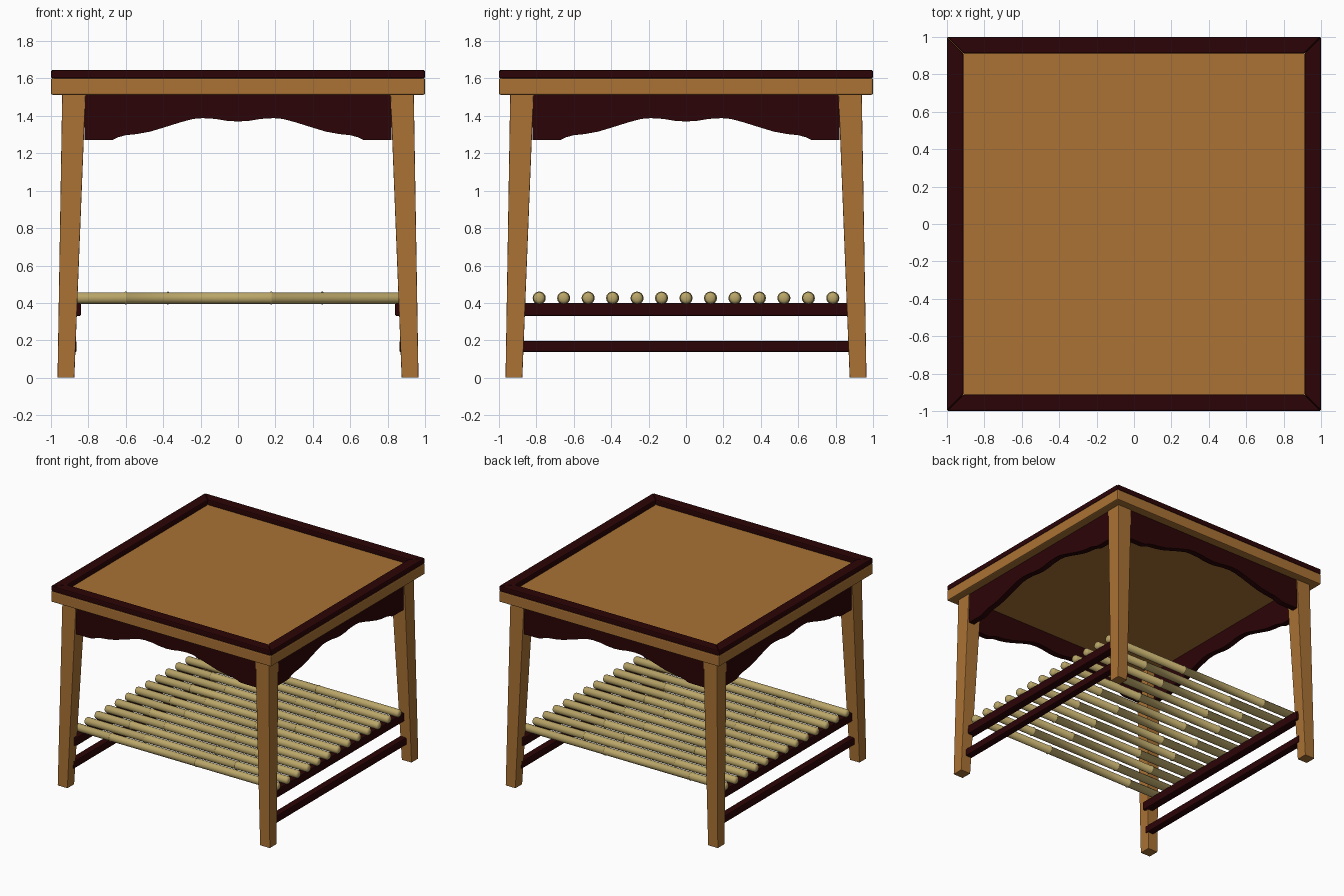
import bpy, bmesh, math
from mathutils import Matrix

if "Cube" in bpy.data.objects:
    bpy.data.objects.remove(bpy.data.objects["Cube"])


def material(name, rgb):
    m = bpy.data.materials.new(name)
    m.diffuse_color = (*rgb, 1)
    m.use_nodes = True
    m.node_tree.nodes["Principled BSDF"].inputs["Base Color"].default_value = m.diffuse_color
    return m


oak = material("warm_oak", (0.40, 0.168, 0.035))
mahogany = material("dark_mahogany", (0.024, 0.0012, 0.0018))
cane = material("pale_cane", (0.49, 0.38, 0.14))


def finish(bm, name, mat, bevel=0.0, smooth=False):
    bmesh.ops.recalc_face_normals(bm, faces=bm.faces)
    me = bpy.data.meshes.new(name)
    bm.to_mesh(me)
    bm.free()
    me.materials.append(mat)
    ob = bpy.data.objects.new(name, me)
    bpy.context.collection.objects.link(ob)
    if bevel:
        mod = ob.modifiers.new("soft_edges", 'BEVEL')
        mod.width, mod.segments = bevel, 2
    if smooth:
        bpy.ops.object.select_all(action='DESELECT')
        ob.select_set(True)
        bpy.context.view_layer.objects.active = ob
        bpy.ops.object.shade_smooth_by_angle(angle=math.radians(50))
    return ob


def loft(name, mat, lower, upper, turn=0.0, bevel=0.0, smooth=False):
    """Solid between two matching outlines, turned about the vertical axis."""
    bm = bmesh.new()
    a = [bm.verts.new(p) for p in lower]
    b = [bm.verts.new(p) for p in upper]
    bm.faces.new(a)
    bm.faces.new(b)
    for i in range(len(a)):
        j = (i + 1) % len(a)
        bm.faces.new((a[i], a[j], b[j], b[i]))
    bmesh.ops.transform(bm, matrix=Matrix.Rotation(turn, 4, 'Z'), verts=bm.verts)
    return finish(bm, name, mat, bevel, smooth)


def rect(x0, x1, y0, y1, z):
    return [(x0, y0, z), (x1, y0, z), (x1, y1, z), (x0, y1, z)]


def box(name, mat, x, y, z, bevel=0.0):
    return loft(name, mat, rect(*x, *y, z[0]), rect(*x, *y, z[1]), bevel=bevel)


# Table top: slab whose upper face lies recessed inside the raised border
box("top_slab", oak, (-1, 1), (-1, 1), (1.513, 1.602), 0.008)

# Scalloped apron edge, right half from centre outward
half = [(0, 1.37), (0.06, 1.374), (0.12, 1.384), (0.19, 1.388), (0.24, 1.384),
        (0.31, 1.365), (0.39, 1.34), (0.47, 1.316), (0.54, 1.303), (0.60, 1.297),
        (0.64, 1.286), (0.67, 1.272), (0.70, 1.27), (0.82, 1.27)]
edge = [(-x, z) for x, z in half[:0:-1]] + half
outline = edge + [(0.82, 1.52), (-0.82, 1.52)]

for k, side in enumerate(("front", "right", "back", "left")):
    turn = k * math.pi / 2
    # Mitred border strip
    plan = [(-1, -1), (1, -1), (0.912, -0.912), (-0.912, -0.912)]
    loft(side + "_border", mahogany, [(x, y, 1.6) for x, y in plan],
         [(x, y, 1.645) for x, y in plan], turn, 0.008)
    # Apron board
    loft(side + "_apron", mahogany, [(x, -0.932, z) for x, z in outline],
         [(x, -0.885, z) for x, z in outline], turn, smooth=True)
    # Tapered, slightly splayed leg
    loft(side + "_corner_leg", oak, rect(0.875, 0.965, -0.965, -0.875, 0),
         rect(0.815, 0.94, -0.94, -0.815, 1.516), turn, 0.004)

# Side rails
for s, side in ((-1, "left"), (1, "right")):
    for level, inner, outer, z in (("upper", 0.84, 0.908, (0.33, 0.40)),
                                   ("lower", 0.863, 0.922, (0.137, 0.197))):
        box(f"{side}_{level}_rail", mahogany, sorted((s * inner, s * outer)),
            (-0.90, 0.90), z, 0.008)


def cane_pole(name, y, joints):
    """Round pole with domed ends and raised joint rings, revolved along x."""
    r, end, sides = 0.031, 0.925, 16
    prof = [(-end, 0.014), (-end + 0.005, 0.025), (-end + 0.014, r)]
    for j in joints:
        prof += [(j - 0.006, r), (j - 0.002, r + 0.004), (j + 0.002, r + 0.004), (j + 0.006, r)]
    prof += [(end - 0.014, r), (end - 0.005, 0.025), (end, 0.014)]
    bm = bmesh.new()
    rings = [[bm.verts.new((x, y + rad * math.cos(2 * math.pi * i / sides),
                            0.426 + rad * math.sin(2 * math.pi * i / sides)))
              for i in range(sides)] for x, rad in prof]
    for a, b in zip(rings, rings[1:]):
        for i in range(sides):
            j = (i + 1) % sides
            bm.faces.new((a[i], a[j], b[j], b[i]))
    bm.faces.new(rings[0])
    bm.faces.new(rings[-1])
    finish(bm, name, cane, smooth=True)


# Shelf of cane poles with alternating joints
for i in range(13):
    cane_pole(f"shelf_pole_{i + 1}", -0.785 + i * 1.57 / 12,
              (-0.375, 0.45) if i % 2 else (-0.60, 0.178))
